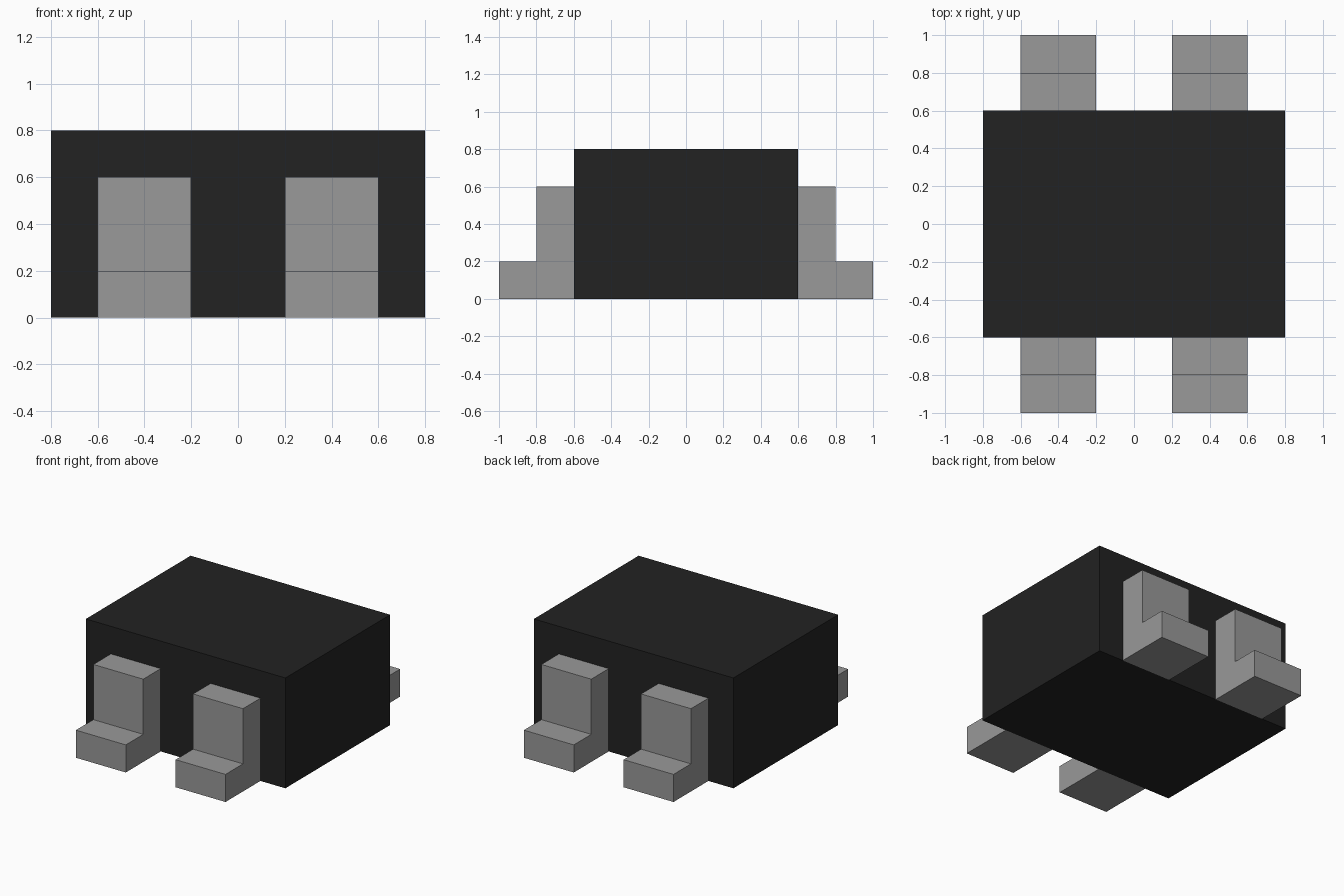
import bpy
import bmesh

cube = bpy.data.objects.get("Cube")
if cube:
    bpy.data.objects.remove(cube, do_unlink=True)


def make_material(name, value):
    mat = bpy.data.materials.new(name)
    mat.use_nodes = True
    colour = (value, value, value, 1.0)
    mat.diffuse_color = colour
    mat.node_tree.nodes["Principled BSDF"].inputs["Base Color"].default_value = colour
    return mat


def extrude_profile(name, profile, x0, x1, mat):
    """Extrude a (y, z) outline along x into a closed solid."""
    bm = bmesh.new()
    face = bm.faces.new([bm.verts.new((x0, y, z)) for y, z in profile])
    moved = bmesh.ops.extrude_face_region(bm, geom=[face])["geom"]
    verts = [g for g in moved if isinstance(g, bmesh.types.BMVert)]
    bmesh.ops.translate(bm, verts=verts, vec=(x1 - x0, 0, 0))
    bmesh.ops.recalc_face_normals(bm, faces=bm.faces)
    mesh = bpy.data.meshes.new(name)
    bm.to_mesh(mesh)
    bm.free()
    mesh.materials.append(mat)
    obj = bpy.data.objects.new(name, mesh)
    bpy.context.collection.objects.link(obj)
    return obj


black = make_material("black plastic", 0.016)
grey = make_material("grey metal", 0.319)

# Rectangular body
extrude_profile("body", [(-0.6, 0), (0.6, 0), (0.6, 0.8), (-0.6, 0.8)],
                -0.8, 0.8, black)

# Stepped L-shaped leads, two on the front and two on the back
lead = [(0.6, 0), (1.0, 0), (1.0, 0.2), (0.8, 0.2), (0.8, 0.6), (0.6, 0.6)]
for end, sy in (("front", -1), ("back", 1)):
    for side, cx in (("right", -0.4), ("left", 0.4)):
        extrude_profile(f"{end}_{side}_lead", [(sy * y, z) for y, z in lead],
                        cx - 0.2, cx + 0.2, grey)
